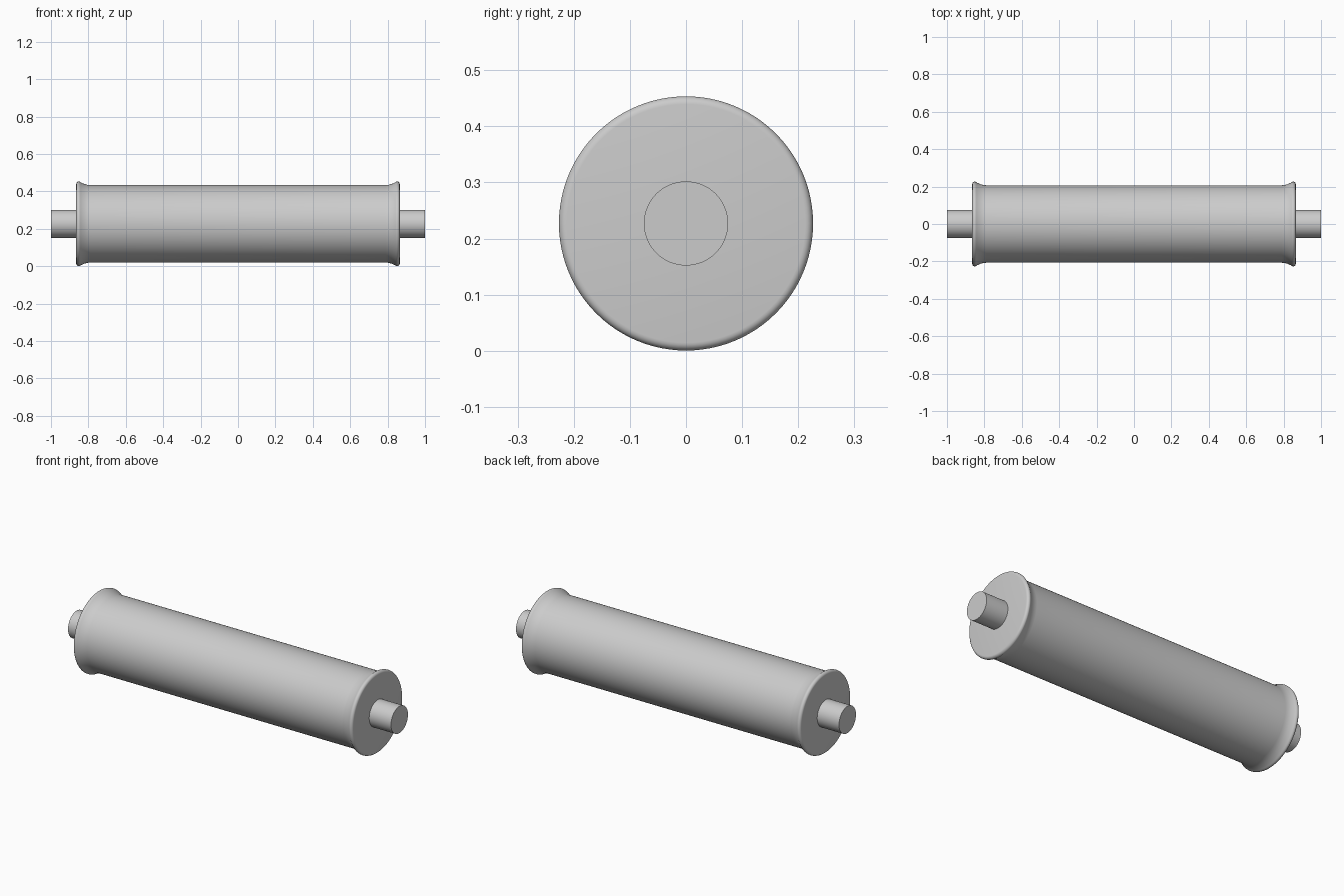
import bpy
import bmesh
import math

cube = bpy.data.objects.get("Cube")
if cube:
    bpy.data.objects.remove(cube, do_unlink=True)

AXIS_Z = 0.227
SEGMENTS = 96

grey = bpy.data.materials.new("plain grey")
grey.use_nodes = True
colour = (0.6, 0.6, 0.6, 1)
grey.diffuse_color = colour
grey.node_tree.nodes["Principled BSDF"].inputs["Base Color"].default_value = colour


def lathe(name, profile):
    """Revolve (x, radius) points around the x axis and cap both ends."""
    bm = bmesh.new()
    rings = []
    for x, r in profile:
        angles = [2 * math.pi * i / SEGMENTS for i in range(SEGMENTS)]
        rings.append([bm.verts.new((x, r * math.cos(a), r * math.sin(a))) for a in angles])
    for a, b in zip(rings, rings[1:]):
        for i in range(SEGMENTS):
            j = (i + 1) % SEGMENTS
            bm.faces.new((a[i], a[j], b[j], b[i]))
    bm.faces.new(rings[0])
    bm.faces.new(rings[-1])
    bmesh.ops.recalc_face_normals(bm, faces=bm.faces)
    mesh = bpy.data.meshes.new(name)
    bm.to_mesh(mesh)
    bm.free()
    mesh.materials.append(grey)
    obj = bpy.data.objects.new(name, mesh)
    obj.location.z = AXIS_Z
    bpy.context.collection.objects.link(obj)
    bpy.ops.object.select_all(action="DESELECT")
    obj.select_set(True)
    bpy.context.view_layer.objects.active = obj
    bpy.ops.object.shade_smooth_by_angle(angle=math.radians(35))
    return obj


# Roller drum: straight barrel, concave flare, then a rounded rim
half = [(0.79, 0.207), (0.805, 0.2085), (0.82, 0.2125), (0.833, 0.218), (0.842, 0.2225)]
rim_x, rim_r, rim = 0.851, 0.2125, 0.014
for step in range(7):
    t = math.radians(105 - step * 17.5)
    half.append((rim_x + rim * math.cos(t), rim_r + rim * math.sin(t)))
lathe("roller_drum", [(-x, r) for x, r in reversed(half)] + half)

# Axle stubs at both ends
for side, label in ((1, "left"), (-1, "right")):
    lathe(label + "_axle", [(side * 0.85, 0.075), (side * 1.0, 0.075)])
